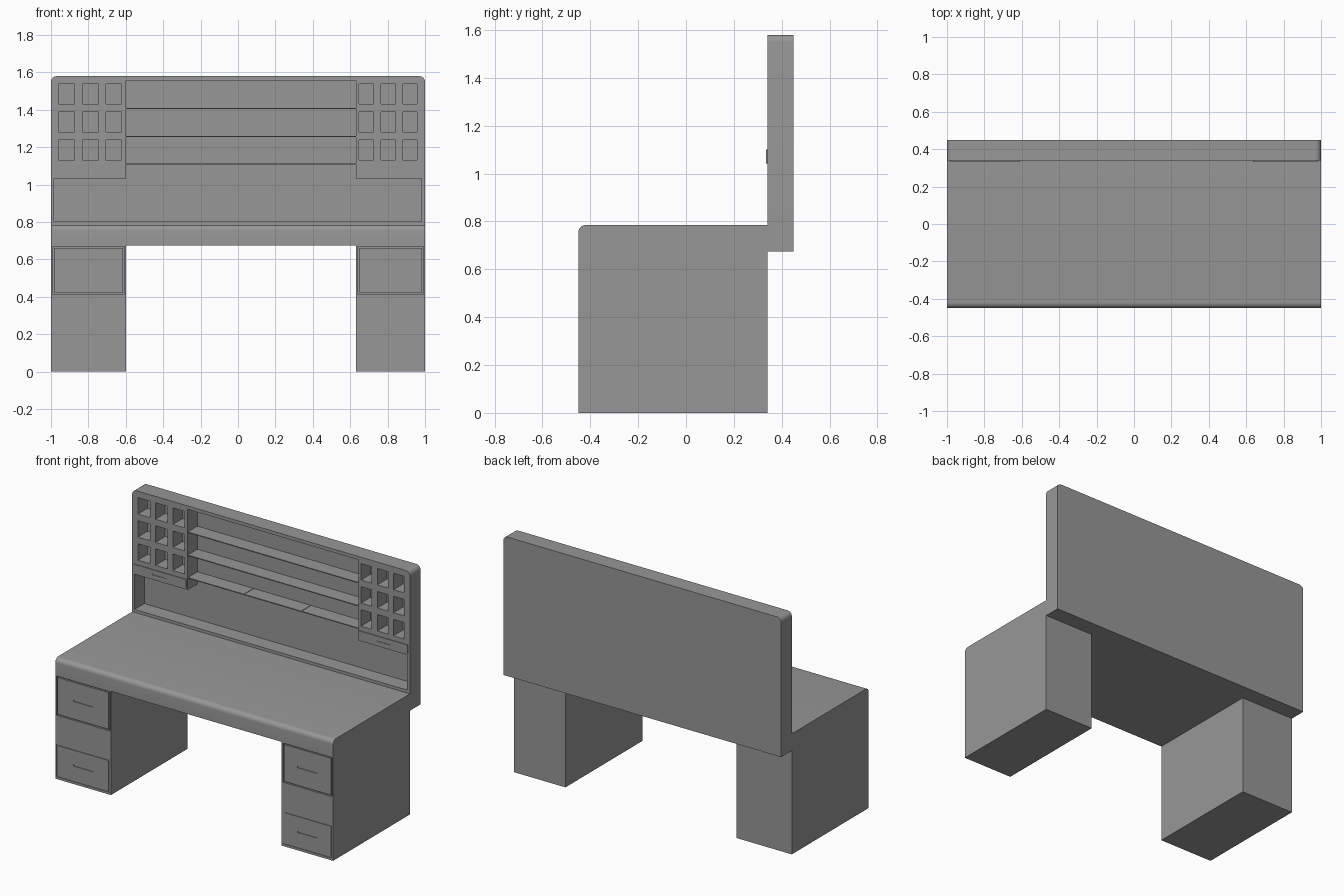
import bpy, bmesh, math

if "Cube" in bpy.data.objects:
    bpy.data.objects.remove(bpy.data.objects["Cube"])

# Dark grey for the whole desk
grey = bpy.data.materials.new("dark_grey")
grey.diffuse_color = (0.31, 0.31, 0.31, 1)
grey.use_nodes = True
grey.node_tree.nodes["Principled BSDF"].inputs["Base Color"].default_value = grey.diffuse_color

def prism(name, pts, axis, lo, hi):
    """Extrude a 2D outline: axis 'x' takes (y, z) points, axis 'y' takes (x, z) points."""
    bm = bmesh.new()
    def at(p, d):
        return (d, p[0], p[1]) if axis == 'x' else (p[0], d, p[1])
    a = [bm.verts.new(at(p, lo)) for p in pts]
    b = [bm.verts.new(at(p, hi)) for p in pts]
    bm.faces.new(a)
    bm.faces.new(b[::-1])
    n = len(pts)
    for i in range(n):
        bm.faces.new((a[i], b[i], b[(i + 1) % n], a[(i + 1) % n]))
    bmesh.ops.recalc_face_normals(bm, faces=bm.faces)
    me = bpy.data.meshes.new(name)
    bm.to_mesh(me)
    bm.free()
    me.materials.append(grey)
    ob = bpy.data.objects.new(name, me)
    bpy.context.collection.objects.link(ob)
    return ob

def box(name, x0, x1, y0, y1, z0, z1):
    return prism(name, [(x0, z0), (x1, z0), (x1, z1), (x0, z1)], 'y', y0, y1)

def arc(cx, cz, r, a0, a1, n=6):
    return [(cx + r * math.cos(math.radians(a0 + (a1 - a0) * i / n)),
             cz + r * math.sin(math.radians(a0 + (a1 - a0) * i / n))) for i in range(n + 1)]

def cut(ob, cutters):
    for c in cutters:
        m = ob.modifiers.new("cut", 'BOOLEAN')
        m.operation = 'DIFFERENCE'
        m.solver = 'EXACT'
        m.object = c
    bpy.context.view_layer.update()
    dg = bpy.context.evaluated_depsgraph_get()
    me = bpy.data.meshes.new_from_object(ob.evaluated_get(dg))
    ob.modifiers.clear()
    ob.data = me
    for c in cutters:
        bpy.data.objects.remove(c)

def smooth(ob):
    bpy.ops.object.select_all(action='DESELECT')
    ob.select_set(True)
    bpy.context.view_layer.objects.active = ob
    bpy.ops.object.shade_smooth_by_angle(angle=math.radians(30))

F, M, B = -0.45, 0.34, 0.45      # desk front, hutch front, back

# Desk top with a rounded front edge
top = prism("desk_top", [(M, 0.675), (M, 0.785)] + arc(F + 0.03, 0.755, 0.03, 90, 180)
            + [(F, 0.675)], 'x', -1, 1)
smooth(top)

# Hutch body with rounded upper corners
hutch = prism("hutch", [(-1, 0.675), (1, 0.675)] + arc(0.97, 1.55, 0.03, 0, 90)
              + arc(-0.97, 1.55, 0.03, 90, 180), 'y', M, B)

# Open centre and wide lower niche, then the pigeonholes
cutters = [prism("niche_cutter", [(-0.983, 0.804), (0.98, 0.804), (0.98, 1.033), (0.63, 1.033),
                                  (0.63, 1.558), (-0.6, 1.558), (-0.6, 1.033), (-0.983, 1.033)],
                 'y', 0.3, 0.44)]
cols = [(-0.959, 0.086), (-0.832, 0.086), (-0.707, 0.083), (0.647, 0.077), (0.765, 0.077), (0.881, 0.077)]
for x, w in cols:
    for z in (1.131, 1.281, 1.431):
        cutters.append(box("hole_cutter", x, x + w, 0.3, 0.44, z, z + 0.107))
cut(hutch, cutters)
smooth(hutch)

# Shelves; the lowest is laid in three lengths
for z in (1.254, 1.404):
    box("shelf", -0.605, 0.635, 0.342, 0.442, z, z + 0.006)
for x0, x1 in ((-0.605, -0.197), (-0.194, 0.216), (0.219, 0.635)):
    box("lower_shelf", x0, x1, 0.342, 0.442, 1.107, 1.113)

for side, x0, x1 in (("left", -1, -0.6), ("right", 0.63, 1)):
    cx = (x0 + x1) / 2
    # Pedestal with recesses for the drawer fronts
    ped = box(side + "_pedestal", x0, x1, F, M, 0, 0.675)
    fronts = ((0.415, 0.67, 0.012), (0.015, 0.228, 0.004))
    cut(ped, [box("drawer_cutter", x0 + 0.008, x1 - 0.008, F - 0.1, F + d, a, b) for a, b, d in fronts])
    for a, b, d in fronts:
        # Drawer front with a slot for a pull
        drawer = box(side + "_drawer", x0 + 0.016, x1 - 0.016, F, F + d + 0.01, a + 0.008, b - 0.008)
        zc = (a + b) / 2
        cut(drawer, [box("slot_cutter", cx - 0.07, cx + 0.07, F - 0.1, F + 0.004, zc - 0.005, zc + 0.005)])
    # Small drawer below the pigeonholes
    s0, s1 = (-0.985, -0.61) if side == "left" else (0.637, 0.985)
    small = box(side + "_small_drawer", s0, s1, 0.335, 0.36, 1.042, 1.1)
    cut(small, [box("slot_cutter", cx - 0.05, cx + 0.05, 0.3, 0.338, 1.067, 1.075)])
